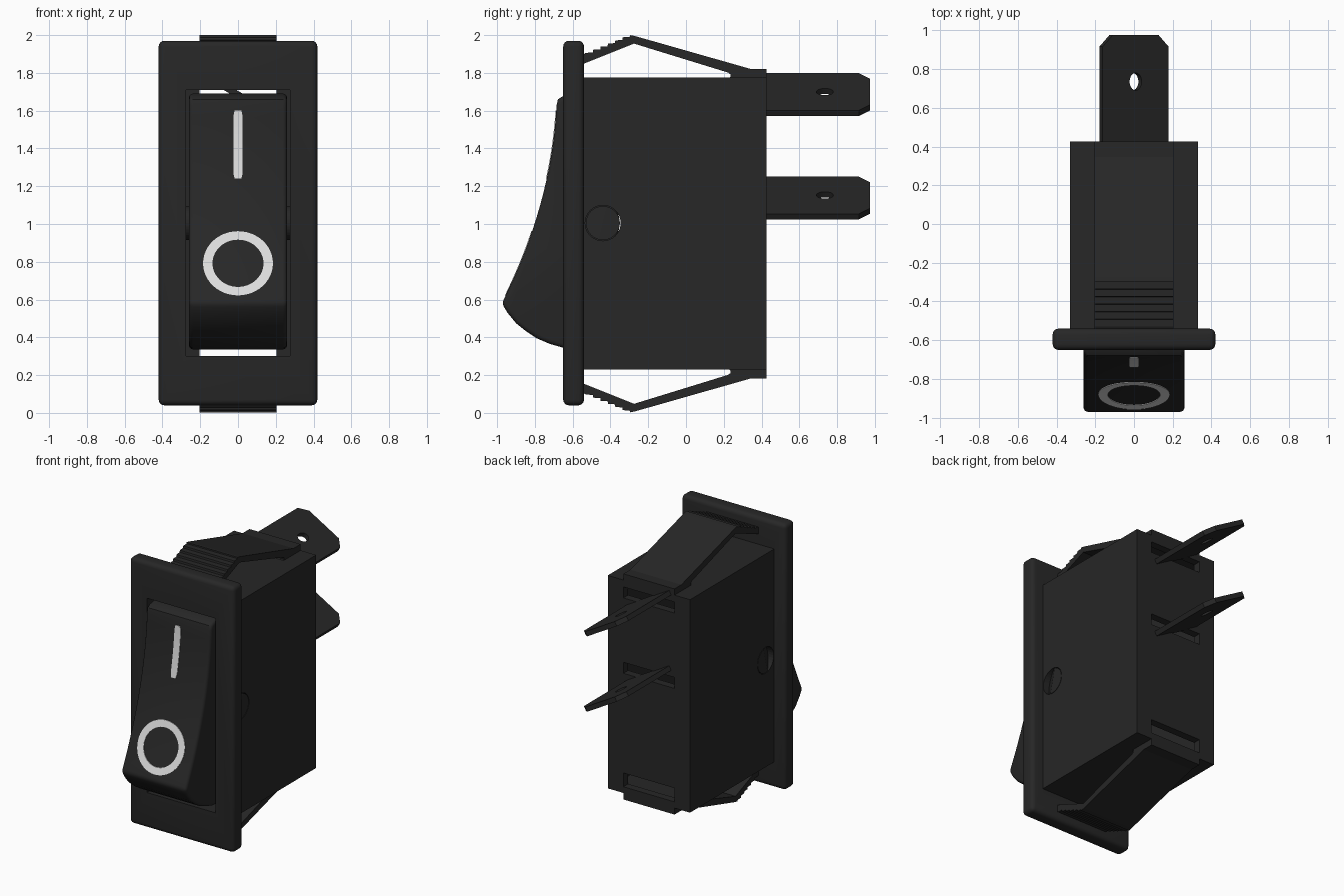
import bpy, bmesh, math
from mathutils import Matrix, Vector

old = bpy.data.objects.get("Cube")
if old:
    bpy.data.objects.remove(old, do_unlink=True)


def material(name, rgb):
    m = bpy.data.materials.new(name)
    m.use_nodes = True
    m.diffuse_color = (*rgb, 1)
    bsdf = next(n for n in m.node_tree.nodes if n.type == 'BSDF_PRINCIPLED')
    bsdf.inputs["Base Color"].default_value = (*rgb, 1)
    return m


BLACK = material("black plastic", (0.02, 0.02, 0.02))
WHITE = material("pale grey paint", (0.72, 0.72, 0.72))


def finish(name, bm, mat=BLACK):
    bmesh.ops.recalc_face_normals(bm, faces=bm.faces)
    me = bpy.data.meshes.new(name)
    bm.to_mesh(me)
    bm.free()
    me.materials.append(mat)
    ob = bpy.data.objects.new(name, me)
    bpy.context.collection.objects.link(ob)
    return ob


def box(name, lo, hi):
    bm = bmesh.new()
    bmesh.ops.create_cube(bm, size=1)
    for v in bm.verts:
        v.co = [lo[i] + (v.co[i] + 0.5) * (hi[i] - lo[i]) for i in range(3)]
    return finish(name, bm)


def prism(name, pts, offset):
    """Extrude a closed 3D outline by an offset vector."""
    bm = bmesh.new()
    f = bm.faces.new([bm.verts.new(p) for p in pts])
    ext = bmesh.ops.extrude_face_region(bm, geom=[f], use_keep_orig=True)
    bmesh.ops.translate(bm, vec=offset, verts=[g for g in ext["geom"] if isinstance(g, bmesh.types.BMVert)])
    return finish(name, bm)


def cylinder(name, centre, r, depth, axis, scale=(1, 1, 1)):
    bm = bmesh.new()
    rot = Matrix.Rotation(math.pi / 2, 4, 'Y') if axis == 'X' else Matrix()
    mat = Matrix.Translation(centre) @ Matrix.Diagonal((*scale, 1)) @ rot
    bmesh.ops.create_cone(bm, cap_ends=True, segments=32, radius1=r, radius2=r, depth=depth, matrix=mat)
    return finish(name, bm)


def apply(ob, mod):
    bpy.context.view_layer.objects.active = ob
    bpy.ops.object.modifier_apply(modifier=mod.name)


def cut(ob, cutter):
    cutter.hide_render = True
    mod = ob.modifiers.new("cut", 'BOOLEAN')
    mod.operation, mod.solver, mod.object = 'DIFFERENCE', 'EXACT', cutter
    apply(ob, mod)
    bpy.data.objects.remove(cutter, do_unlink=True)


def bevel(ob, width, segments=4, angle=50):
    mod = ob.modifiers.new("bevel", 'BEVEL')
    mod.width, mod.segments, mod.limit_method = width, segments, 'ANGLE'
    mod.angle_limit = math.radians(angle)
    apply(ob, mod)


def smooth(ob):
    bpy.ops.object.select_all(action='DESELECT')
    ob.select_set(True)
    bpy.context.view_layer.objects.active = ob
    bpy.ops.object.shade_smooth_by_angle(angle=math.radians(35))


# Front bezel with its rocker opening
bezel = box("bezel", (-0.42, -0.65, 0.04), (0.42, -0.54, 1.97))
bevel(bezel, 0.03)
cut(bezel, box("cutter", (-0.275, -0.8, 0.30), (0.275, -0.4, 1.71)))
smooth(bezel)

# Hollow housing with open front, three rear slots and pivot holes
housing = box("housing", (-0.33, -0.555, 0.23), (0.33, 0.425, 1.775))
cut(housing, box("cutter", (-0.28, -0.8, 0.27), (0.28, 0.37, 1.735)))
for lo, hi in ((1.645, 1.725), (1.098, 1.178), (0.275, 0.375)):
    cut(housing, box("cutter", (-0.205, 0.3, lo), (0.205, 0.5, hi)))
PIVOT = Vector((0, -0.44, 1.005))
cut(housing, cylinder("cutter", PIVOT, 0.094, 1, 'X'))

# Rocker: concave front face, rounded underside
TOP_Z = 1.63


def face_y(z):
    d = TOP_Z - z
    return -0.685 - 0.05 * d - 0.2154 * d * d


profile = [(-0.45, 1.69), (-0.60, 1.69), (-0.655, 1.675), (-0.678, 1.66)]
profile += [(face_y(z), z) for z in (TOP_Z - 1.05 * i / 16 for i in range(17))]
profile += [(-0.945, 0.53), (-0.90, 0.475), (-0.85, 0.435), (-0.79, 0.395), (-0.72, 0.365),
            (-0.65, 0.345), (-0.56, 0.336), (-0.48, 0.336), (-0.35, 1.0)]
rocker = prism("rocker", [(-0.26, y, z) for y, z in profile], (0.52, 0, 0))
bevel(rocker, 0.022, 3, 55)
smooth(rocker)

# Pivot pins with a sloped tip
for side, s in (("left", 1), ("right", -1)):
    pin = cylinder(side + "_pivot_pin", PIVOT + Vector((s * 0.285, 0, 0)), 0.09, 0.09, 'X')
    bm = bmesh.new()
    bm.from_mesh(pin.data)
    bmesh.ops.bisect_plane(bm, geom=bm.verts[:] + bm.edges[:] + bm.faces[:],
                           plane_co=PIVOT + Vector((s * 0.33, 0, 0)),
                           plane_no=Vector((s, -0.5, 0.12)), clear_outer=True)
    bmesh.ops.holes_fill(bm, edges=[e for e in bm.edges if e.is_boundary])
    bmesh.ops.recalc_face_normals(bm, faces=bm.faces)
    bm.to_mesh(pin.data)
    bm.free()


# Painted marks: thin plates that follow the rocker face
def plate(name, rows, closed):
    bm = bmesh.new()
    rings = []
    for (xa, za), (xb, zb) in rows:
        rings.append([bm.verts.new((x, face_y(z) + dy, z)) for x, z, dy in
                      ((xa, za, -0.004), (xb, zb, -0.004), (xb, zb, 0.004), (xa, za, 0.004))])
    n = len(rings)
    for i in range(n if closed else n - 1):
        a, b = rings[i], rings[(i + 1) % n]
        for k in range(4):
            bm.faces.new((a[k], a[(k + 1) % 4], b[(k + 1) % 4], b[k]))
    if not closed:
        bm.faces.new(rings[0])
        bm.faces.new(rings[-1])
    return finish(name, bm, WHITE)


bar = []
for i in range(13):
    z = 1.24 + 0.36 * i / 12
    w = 0.018 if i in (0, 12) else 0.025
    bar.append(((-w, z), (w, z)))
plate("on_mark", bar, False)

ring = []
for i in range(48):
    c, s = math.cos(math.tau * i / 48), math.sin(math.tau * i / 48)
    ring.append(((0.185 * c, 0.792 + 0.17 * s), (0.135 * c, 0.792 + 0.125 * s)))
plate("off_mark", ring, True)

# Spring clips with ratchet teeth, mirrored top and bottom
clip = [(-0.55, 1.845), (-0.55, 1.895)]
for i in range(6):
    y, z = -0.53 + 0.039 * i, 1.906 + 0.0165 * i
    clip += [(y, z), (y + 0.037, z + 0.002)]
clip += [(-0.297, 2.0), (-0.27, 1.995), (0.345, 1.82), (0.425, 1.82), (0.425, 1.765), (0.22, 1.765),
         (0.237, 1.78), (0.235, 1.793), (0.222, 1.802), (-0.275, 1.955)]
for name, flip in (("top_clip", False), ("bottom_clip", True)):
    prism(name, [(-0.205, y, 2.003 - z if flip else z) for y, z in clip], (0.41, 0, 0))

# Tilted blade terminals with chamfered tips and a hole
W, T = 0.197, 0.034
for name, z in (("upper_terminal", 1.685), ("lower_terminal", 1.138)):
    outline = [(-W, 0.40), (W, 0.40), (W, 0.915), (W - 0.06, 0.975), (-W + 0.06, 0.975), (-W, 0.915)]
    blade = prism(name, [(x, y, -T / 2) for x, y in outline], (0, 0, T))
    cut(blade, cylinder("cutter", (0, 0.735, 0), 0.045, 0.3, 'Z', (0.8, 1, 1)))
    blade.data.transform(Matrix.Translation((0, 0, z)) @ Matrix.Rotation(math.radians(30), 4, 'Y'))
